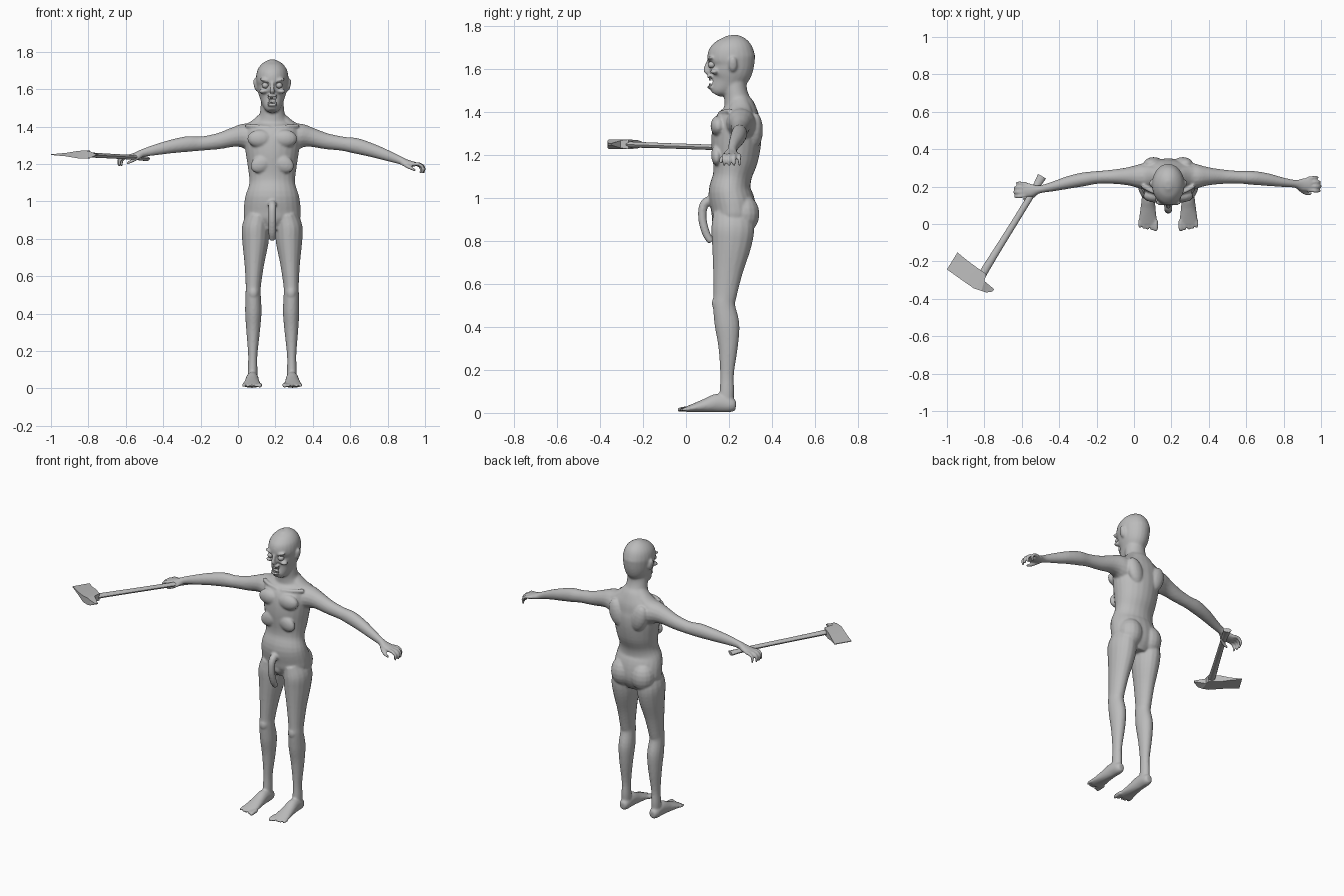
import bpy, bmesh, math
from mathutils import Vector, Matrix

CX = 0.183  # body centre line
X, Y, Z = Vector((1, 0, 0)), Vector((0, 1, 0)), Vector((0, 0, 1))


def material(name, c):
    m = bpy.data.materials.new(name)
    m.diffuse_color = (c, c, c, 1)
    return m


GREY = material("plain grey", 0.5)


def finish(bm, name, angle=None):
    bmesh.ops.recalc_face_normals(bm, faces=bm.faces)
    me = bpy.data.meshes.new(name)
    bm.to_mesh(me)
    bm.free()
    ob = bpy.data.objects.new(name, me)
    bpy.context.collection.objects.link(ob)
    me.materials.append(GREY)
    if angle:
        bpy.context.view_layer.objects.active = ob
        ob.select_set(True)
        bpy.ops.object.shade_smooth_by_angle(angle=math.radians(angle))
        ob.select_set(False)
    return ob


def smooth_path(pts, sub=4):
    """Catmull-Rom interpolation of (x, y, z, a, b) stations."""
    out = []
    for i in range(len(pts) - 1):
        q = [pts[max(i - 1, 0)], pts[i], pts[i + 1], pts[min(i + 2, len(pts) - 1)]]
        for k in range(sub):
            t = k / sub
            out.append([0.5 * (2 * b + (c - a) * t + (2 * a - 5 * b + 4 * c - d) * t * t
                               + (3 * b - a - 3 * c + d) * t ** 3) for a, b, c, d in zip(*q)])
    return out + [list(pts[-1])]


def loft(bm, pts, side, n=16, sub=4):
    """Closed tube of ellipses; a is the radius along side, b across it."""
    P = smooth_path(pts, sub)
    rings = []
    for i, p in enumerate(P):
        t = (Vector(P[min(i + 1, len(P) - 1)][:3]) - Vector(P[max(i - 1, 0)][:3])).normalized()
        u = (side - t * side.dot(t)).normalized()
        v = t.cross(u)
        rings.append([bm.verts.new(Vector(p[:3]) + u * p[3] * math.cos(w) + v * p[4] * math.sin(w))
                      for w in (2 * math.pi * k / n for k in range(n))])
    for r, s in zip(rings, rings[1:]):
        for k in range(n):
            bm.faces.new((r[k], r[(k + 1) % n], s[(k + 1) % n], s[k]))
    bm.faces.new(rings[0][::-1])
    bm.faces.new(rings[-1])


def ball(bm, c, r, rot=None):
    m = Matrix.Translation(c) @ (rot or Matrix()) @ Matrix.Diagonal((*r, 1))
    bmesh.ops.create_uvsphere(bm, u_segments=16, v_segments=10, radius=1, matrix=m)


body = bmesh.new()

# torso and neck: z, front, back, half width
torso = [(0.84, 0.15, 0.29, 0.08), (0.90, 0.125, 0.325, 0.145), (0.96, 0.115, 0.325, 0.152),
         (1.03, 0.105, 0.305, 0.143), (1.10, 0.125, 0.305, 0.122), (1.18, 0.122, 0.335, 0.13),
         (1.26, 0.118, 0.35, 0.142), (1.33, 0.125, 0.35, 0.15), (1.385, 0.15, 0.342, 0.15),
         (1.425, 0.17, 0.322, 0.10), (1.46, 0.177, 0.297, 0.07), (1.51, 0.172, 0.283, 0.062),
         (1.57, 0.16, 0.285, 0.058)]
loft(body, [(CX, (f + k) / 2, z, w, (k - f) / 2) for z, f, k, w in torso], X, 24)

# head
head = [(1.482, 0.115, 0.16, 0.022), (1.50, 0.108, 0.19, 0.04), (1.54, 0.106, 0.265, 0.06),
        (1.58, 0.104, 0.30, 0.075), (1.62, 0.108, 0.317, 0.083), (1.66, 0.099, 0.322, 0.087),
        (1.705, 0.115, 0.308, 0.078), (1.738, 0.145, 0.275, 0.052), (1.757, 0.185, 0.23, 0.015)]
loft(body, [(CX, (f + k) / 2, z, w, (k - f) / 2) for z, f, k, w in head], X, 24)
loft(body, [(CX, 0.104, 1.635, 0.009, 0.009), (CX, 0.095, 1.605, 0.011, 0.012),
            (CX, 0.096, 1.588, 0.015, 0.012), (CX, 0.11, 1.58, 0.01, 0.006)], X, 10)

# lips round the open mouth
for dz, ry in ((0.024, 0.014), (-0.024, 0.016)):
    ball(body, (CX, 0.112, 1.54 + dz), (0.03, ry, 0.008))

# pelvic anatomy
loft(body, [(CX, 0.15, 1.0, 0.024, 0.024), (CX, 0.088, 0.975, 0.022, 0.022),
            (CX, 0.076, 0.91, 0.021, 0.02), (CX, 0.092, 0.84, 0.021, 0.019),
            (CX, 0.117, 0.795, 0.018, 0.016)], X, 12)
ball(body, (CX, 0.15, 0.9), (0.03, 0.03, 0.04))


def place(s, p):
    """Map the left-side arm stations to either side; s = -1 is the axe arm."""
    x, y, z, a, b = p
    if s > 0:
        return p
    k = min(1, max(0, (x - 0.55) / 0.31))
    return (2 * CX - x - 0.01 * k, y - 0.03 * k, z + 0.038 * k, a, b)


for s in (1, -1):
    # leg
    leg = [(0.075, 0.215, 0.93, 0.06, 0.09), (0.088, 0.218, 0.86, 0.074, 0.1),
           (0.09, 0.212, 0.78, 0.07, 0.092), (0.096, 0.195, 0.66, 0.052, 0.07),
           (0.101, 0.182, 0.55, 0.041, 0.055), (0.102, 0.177, 0.50, 0.041, 0.052),
           (0.101, 0.191, 0.41, 0.044, 0.058), (0.102, 0.196, 0.31, 0.037, 0.046),
           (0.104, 0.191, 0.18, 0.025, 0.032), (0.105, 0.19, 0.10, 0.026, 0.034),
           (0.105, 0.185, 0.04, 0.026, 0.034)]
    loft(body, [(CX + s * x, y, z, a, b) for x, y, z, a, b in leg], X)
    ball(body, (CX + s * 0.101, 0.142, 0.51), (0.026, 0.022, 0.034))
    # foot and toes
    foot = [(0.232, 0.035, 0.018, 0.022), (0.21, 0.037, 0.03, 0.034), (0.15, 0.046, 0.034, 0.044),
            (0.09, 0.034, 0.04, 0.032), (0.03, 0.022, 0.048, 0.019), (0.0, 0.016, 0.046, 0.013)]
    loft(body, [(CX + s * (0.105 + 0.02 * (0.23 - y)), y, z, a, b) for y, z, a, b in foot], X)
    for i in range(5):
        r = 0.0125 if i == 0 else 0.0095
        x = CX + s * (0.066 + i * 0.0215)
        loft(body, [(x, 0.02, 0.019, r, r), (x, -0.015 + 0.003 * i, 0.017, r, r),
                    (x, -0.038 + 0.004 * i, 0.013, r * 0.7, r * 0.7)], X, 10)

    # buttock, chest muscle, shoulder blade, rib arch, collar bone
    ball(body, (CX + s * 0.07, 0.268, 0.925), (0.074, 0.074, 0.09))
    ball(body, (CX + s * 0.066, 0.15, 1.335), (0.068, 0.036, 0.048))
    ball(body, (CX + s * 0.078, 0.322, 1.315), (0.05, 0.036, 0.085), Matrix.Rotation(s * 0.3, 4, 'Y'))
    ball(body, (CX + s * 0.06, 0.143, 1.20), (0.06, 0.026, 0.045), Matrix.Rotation(s * 0.5, 4, 'Y'))
    loft(body, [(CX + s * 0.015, 0.158, 1.395, 0.01, 0.01), (CX + s * 0.08, 0.172, 1.4, 0.011, 0.011),
                (CX + s * 0.14, 0.205, 1.405, 0.012, 0.012)], Z, 10)
    # back of neck slope into the shoulder
    loft(body, [(CX + s * 0.03, 0.25, 1.455, 0.04, 0.035), (CX + s * 0.1, 0.255, 1.395, 0.055, 0.035),
                (CX + s * 0.16, 0.255, 1.36, 0.055, 0.05)], Y)

    # arm
    arm = [(0.27, 0.255, 1.335, 0.075, 0.075), (0.33, 0.255, 1.35, 0.067, 0.067),
           (0.39, 0.255, 1.343, 0.05, 0.052), (0.47, 0.253, 1.322, 0.039, 0.043),
           (0.56, 0.25, 1.308, 0.034, 0.038), (0.63, 0.247, 1.297, 0.037, 0.042),
           (0.71, 0.238, 1.275, 0.034, 0.037), (0.79, 0.224, 1.248, 0.026, 0.03),
           (0.86, 0.215, 1.222, 0.021, 0.022), (0.90, 0.21, 1.207, 0.034, 0.018),
           (0.945, 0.212, 1.197, 0.04, 0.014)]
    loft(body, [place(s, p) for p in arm], Y)
    # fingers and thumb
    for i in range(4):
        y, d = 0.181 + 0.021 * i, (0.004, 0.009, 0.006, -0.006)[i]
        yo = y + (i - 1.5) * 0.003
        tip = [(0.93, y, 1.2, 0.01, 0.011), (0.966 + d, yo, 1.197, 0.0095, 0.01),
               (0.985 + d, yo, 1.178, 0.009, 0.009), (0.982 + d, yo, 1.15, 0.007, 0.007)]
        loft(body, [place(s, p) for p in tip], Y, 10)
    thumb = [(0.875, 0.2, 1.207, 0.013, 0.012), (0.905, 0.172, 1.188, 0.011, 0.011),
             (0.93, 0.163, 1.175, 0.01, 0.009), (0.95, 0.164, 1.165, 0.007, 0.007)]
    loft(body, [place(s, p) for p in thumb], Y, 10)

    # brow, cheekbone and ear
    ball(body, (CX + s * 0.037, 0.115, 1.648), (0.034, 0.015, 0.009), Matrix.Rotation(-s * 0.2, 4, 'Y'))
    ball(body, (CX + s * 0.05, 0.132, 1.588), (0.022, 0.02, 0.012))
    ball(body, (CX + s * 0.088, 0.218, 1.622), (0.011, 0.02, 0.036), Matrix.Rotation(s * 0.2, 4, 'Y'))

body_ob = finish(body, "body")

# cutters for mouth, eye sockets and spine groove
cut = bmesh.new()
ball(cut, (CX, 0.105, 1.54), (0.024, 0.03, 0.018))
for s in (1, -1):
    ball(cut, (CX + s * 0.037, 0.1, 1.622), (0.026, 0.018, 0.018))
cutter = finish(cut, "face_cutter")
cutter.hide_render = True
cutter.hide_viewport = True

# fuse the overlapping volumes into one skin, then carve the face
rm = body_ob.modifiers.new("fuse", 'REMESH')
rm.mode, rm.voxel_size, rm.use_smooth_shade = 'VOXEL', 0.006, True
sm = body_ob.modifiers.new("soften", 'SMOOTH')
sm.factor, sm.iterations = 0.5, 5
bo = body_ob.modifiers.new("carve", 'BOOLEAN')
bo.operation, bo.object, bo.solver = 'DIFFERENCE', cutter, 'EXACT'

# eyes and teeth
eyes = bmesh.new()
for s in (1, -1):
    ball(eyes, (CX + s * 0.037, 0.12, 1.62), (0.018, 0.018, 0.016))
finish(eyes, "eyes", 60)
teeth = bmesh.new()
for i in range(6):
    for z in (1.553, 1.526):
        x = (i - 2.5) * 0.0075
        bmesh.ops.create_cube(teeth, size=1, matrix=Matrix.Translation((CX + x, 0.112 + 8 * x * x, z))
                              @ Matrix.Diagonal((0.0065, 0.008, 0.012, 1)))
finish(teeth, "teeth")

# axe handle
handle = bmesh.new()
loft(handle, [(-0.492, 0.255, 1.228, 0.025, 0.013), (-0.515, 0.215, 1.231, 0.02, 0.013),
              (-0.57, 0.12, 1.236, 0.017, 0.013), (-0.70, -0.09, 1.243, 0.018, 0.013),
              (-0.79, -0.235, 1.248, 0.021, 0.014), (-0.83, -0.305, 1.25, 0.021, 0.014)],
     Vector((0.86, -0.51, 0)), 10, 2)
finish(handle, "axe_handle", 40)

# axe head: stations of (upper edge xy, lower edge xy, half thickness) from blade to spike
axe = bmesh.new()
stations = [(-0.944, -0.152, -1.0, -0.243, 0.002), (-0.89, -0.196, -0.92, -0.30, 0.009),
            (-0.848, -0.227, -0.855, -0.345, 0.02), (-0.79, -0.268, -0.815, -0.358, 0.022),
            (-0.80, -0.305, -0.79, -0.366, 0.017), (-0.746, -0.35, -0.76, -0.362, 0.003)]
rings = [[axe.verts.new(p) for p in ((a, b, 1.25 + t), (c, d, 1.25 + t), (c, d, 1.25 - t), (a, b, 1.25 - t))]
         for a, b, c, d, t in stations]
for r, q in zip(rings, rings[1:]):
    for k in range(4):
        axe.faces.new((r[k], r[(k + 1) % 4], q[(k + 1) % 4], q[k]))
axe.faces.new(rings[0])
axe.faces.new(rings[-1][::-1])
finish(axe, "axe_head", 25)
